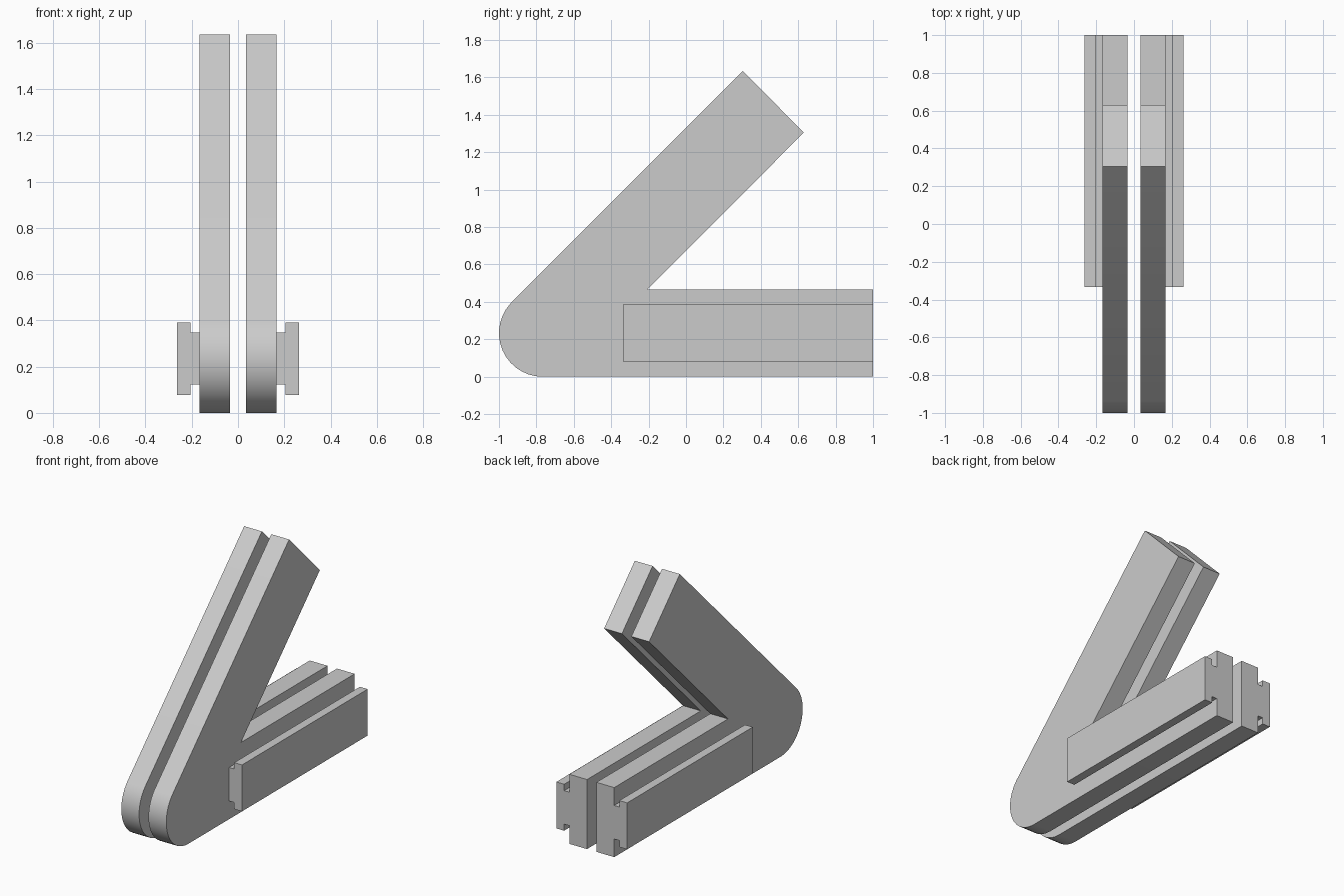
import bpy, bmesh, math
from mathutils import Vector

cube = bpy.data.objects.get("Cube")
if cube:
    bpy.data.objects.remove(cube, do_unlink=True)

grey = bpy.data.materials.new("plain grey")
grey.use_nodes = True
grey.diffuse_color = (0.6, 0.6, 0.6, 1)
grey.node_tree.nodes["Principled BSDF"].inputs["Base Color"].default_value = (0.6, 0.6, 0.6, 1)


def prism(name, outline, sweep):
    """Solid made by sweeping a closed outline along a vector."""
    bm = bmesh.new()
    face = bm.faces.new([bm.verts.new(p) for p in outline])
    new = bmesh.ops.extrude_face_region(bm, geom=[face])["geom"]
    moved = [v for v in new if isinstance(v, bmesh.types.BMVert)]
    bmesh.ops.translate(bm, verts=moved, vec=Vector(sweep))
    bmesh.ops.recalc_face_normals(bm, faces=bm.faces)
    mesh = bpy.data.meshes.new(name)
    bm.to_mesh(mesh)
    bm.free()
    mesh.materials.append(grey)
    obj = bpy.data.objects.new(name, mesh)
    bpy.context.collection.objects.link(obj)
    bpy.ops.object.select_all(action='DESELECT')
    obj.select_set(True)
    bpy.context.view_layer.objects.active = obj
    bpy.ops.object.shade_smooth_by_angle(angle=math.radians(30))
    return obj


# V-shaped plate outline (y, z): rounded nose, then lower arm, crotch, upper arm
R, STEPS = 0.2335, 14
nose = []
for i in range(STEPS + 1):
    a = math.radians(138 + (270 - 138) * i / STEPS)
    nose.append((-1 + R + R * math.cos(a), R + R * math.sin(a)))
plate = nose + [(1, 0), (1, 0.467), (-0.207, 0.467), (0.63, 1.305), (0.304, 1.635)]

# T-shaped rail section (x, z): narrow web against the plate, wide flange outside
INNER, OUTER, WEB, FLANGE = 0.035, 0.167, 0.205, 0.263
rail = [(OUTER, 0.122), (WEB, 0.122), (WEB, 0.078), (FLANGE, 0.078),
        (FLANGE, 0.39), (WEB, 0.39), (WEB, 0.347), (OUTER, 0.347)]

for side, s in (("left", 1), ("right", -1)):
    prism(side + "_angled_plate", [(s * INNER, y, z) for y, z in plate],
          (s * (OUTER - INNER), 0, 0))
    prism(side + "_slide_rail", [(s * x, -0.333, z) for x, z in rail],
          (0, 1.333, 0))
